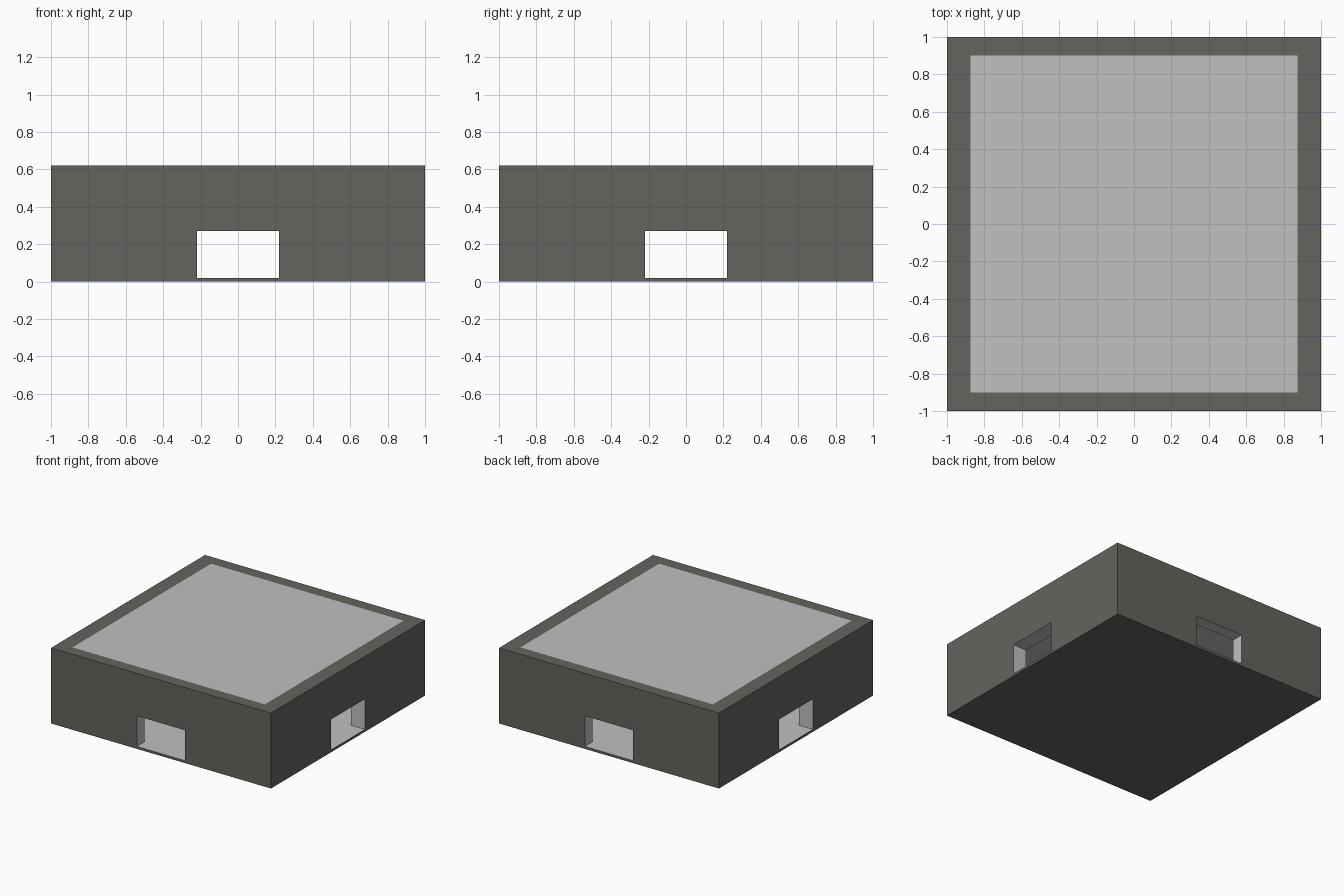
import bpy

if "Cube" in bpy.data.objects:
    bpy.data.objects.remove(bpy.data.objects["Cube"])

H = 0.62               # total height
FLOOR = 0.02           # floor slab thickness
ROOM = (0.875, 0.90)   # half size of the room inside the walls
DOOR_W, DOOR_TOP = 0.22, 0.27


def material(name, rgb):
    m = bpy.data.materials.new(name)
    m.diffuse_color = (*rgb, 1)
    m.use_nodes = True
    m.node_tree.nodes["Principled BSDF"].inputs["Base Color"].default_value = m.diffuse_color
    return m


def box(name, hx, hy, z0, z1):
    """Box centred on x and y, with half sizes hx, hy, from z0 to z1."""
    bpy.ops.mesh.primitive_cube_add(size=2)
    o = bpy.context.object
    o.name = name
    for v in o.data.vertices:
        v.co = (v.co.x * hx, v.co.y * hy, z1 if v.co.z > 0 else z0)
    return o


dark = material("dark grey", (0.125, 0.127, 0.112))
light = material("light grey", (0.53, 0.53, 0.53))

# Outer shell with the room and the four doorways cut out
walls = box("walls_and_floor", 1, 1, 0, H)
cutters = [
    box("room_cutter", *ROOM, FLOOR, H + 0.2),
    box("front_back_door_cutter", DOOR_W, 1.2, FLOOR, DOOR_TOP),
    box("side_door_cutter", 1.2, DOOR_W, FLOOR, DOOR_TOP),
]
for c in cutters:
    c.hide_render = True
    mod = walls.modifiers.new(c.name, 'BOOLEAN')
    mod.operation = 'DIFFERENCE'
    mod.solver = 'EXACT'
    mod.object = c
bpy.context.view_layer.update()
mesh = bpy.data.meshes.new_from_object(
    walls.evaluated_get(bpy.context.evaluated_depsgraph_get()))
walls.modifiers.clear()
walls.data = mesh
for c in cutters:
    bpy.data.objects.remove(c)

# Outside faces and rim are dark, room and door reveals are light
mesh.materials.clear()
mesh.materials.append(dark)
mesh.materials.append(light)
for p in mesh.polygons:
    x, y, z = p.center
    n = p.normal
    outside = (abs(n.x) > 0.5 and abs(x) > 0.99 or
               abs(n.y) > 0.5 and abs(y) > 0.99 or
               abs(n.z) > 0.5 and (z < 0.01 or z > H - 0.01))
    p.material_index = 0 if outside else 1

# Flush roof panel closing the room
roof = box("roof_panel", *ROOM, H - 0.02, H)
roof.data.materials.append(light)
